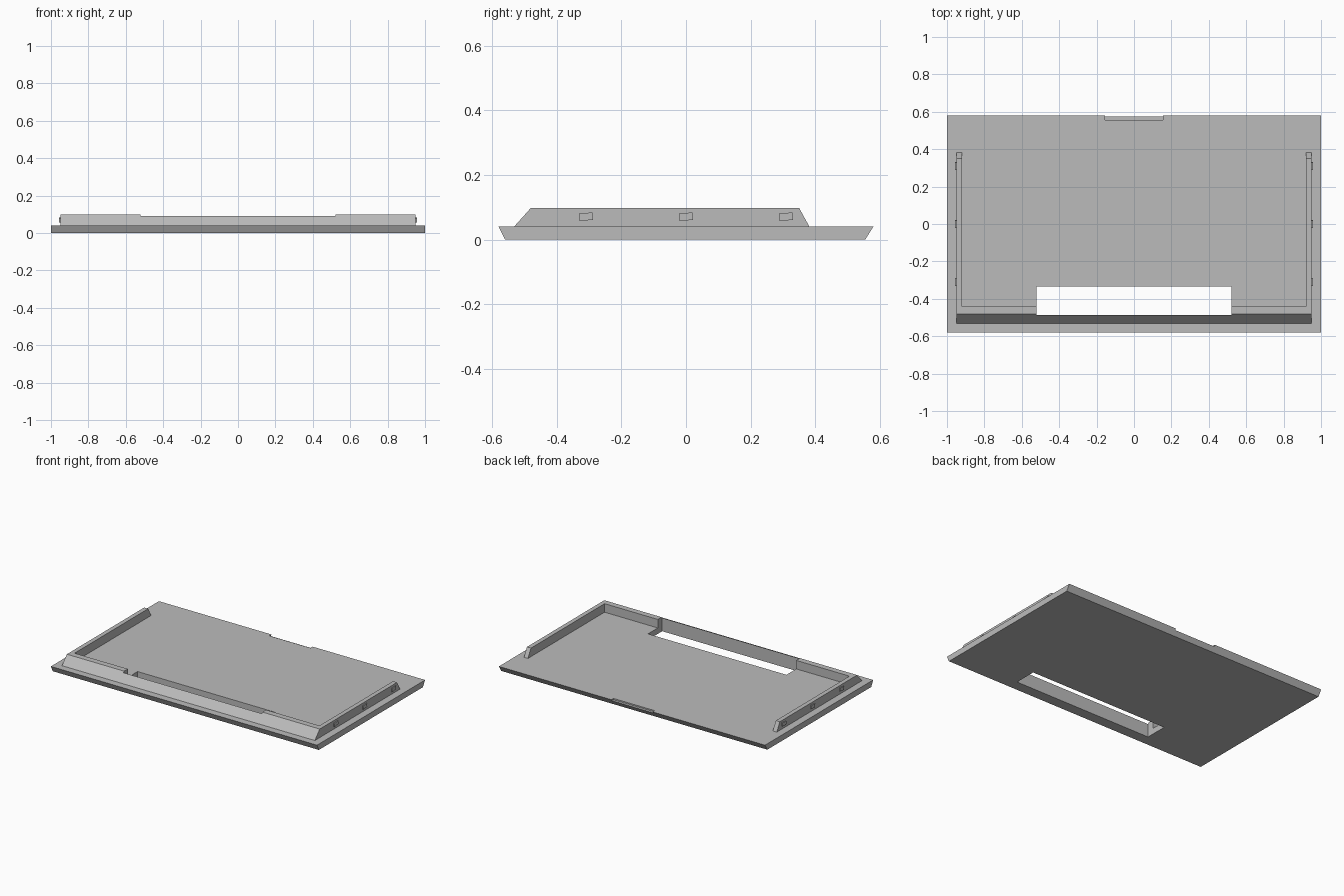
import bpy
import bmesh
from mathutils import Vector

cube = bpy.data.objects.get("Cube")
if cube:
    bpy.data.objects.remove(cube, do_unlink=True)

GREY = (0.5, 0.5, 0.5, 1.0)
grey = bpy.data.materials.new("plain grey")
grey.use_nodes = True
grey.diffuse_color = GREY
grey.node_tree.nodes["Principled BSDF"].inputs["Base Color"].default_value = GREY


def prism(name, profile, x0, x1):
    """Extrude a (y, z) profile along x."""
    bm = bmesh.new()
    face = bm.faces.new([bm.verts.new((x0, y, z)) for y, z in profile])
    out = bmesh.ops.extrude_face_region(bm, geom=[face])
    moved = [v for v in out["geom"] if isinstance(v, bmesh.types.BMVert)]
    bmesh.ops.translate(bm, verts=moved, vec=Vector((x1 - x0, 0, 0)))
    bmesh.ops.recalc_face_normals(bm, faces=bm.faces)
    mesh = bpy.data.meshes.new(name)
    bm.to_mesh(mesh)
    bm.free()
    mesh.materials.append(grey)
    obj = bpy.data.objects.new(name, mesh)
    bpy.context.collection.objects.link(obj)
    return obj


def cut_box(target, half_x, y0, y1, z0, z1):
    """Subtract a box centred on x = 0 from the target."""
    cutter = prism("cutter", [(y0, z0), (y1, z0), (y1, z1), (y0, z1)], -half_x, half_x)
    cutter.hide_render = True
    mod = target.modifiers.new("cut", "BOOLEAN")
    mod.operation = "DIFFERENCE"
    mod.solver = "EXACT"
    mod.object = cutter
    bpy.context.view_layer.objects.active = target
    bpy.ops.object.modifier_apply(modifier=mod.name)
    bpy.data.objects.remove(cutter, do_unlink=True)


SLOT = (0.52, -0.487, -0.335, -0.1, 0.3)
TOP = 0.04

# Base plate with slanted front and back edges, a slot and a back notch
plate = prism("base_plate", [(-0.56, 0), (0.555, 0), (0.58, TOP), (-0.58, TOP)], -1, 1)
cut_box(plate, *SLOT)
cut_box(plate, 0.155, 0.557, 0.7, 0.031, 0.1)

# Raised rim on three sides, thinned in front of the slot
rim = prism("raised_rim", [(-0.532, TOP), (0.382, TOP), (0.35, 0.098), (-0.48, 0.098)], -0.95, 0.95)
cut_box(rim, 0.92, -0.44, 0.6, -0.1, 0.3)
cut_box(rim, *SLOT)

# Small snap bumps on the outside of both side walls
for side, sign in (("left", 1), ("right", -1)):
    for place, y in (("front", -0.31), ("middle", 0), ("back", 0.31)):
        prism(f"{side}_{place}_bump",
              [(y - 0.02, 0.057), (y + 0.022, 0.061), (y + 0.02, 0.084), (y - 0.022, 0.08)],
              sign * 0.945, sign * 0.956)
